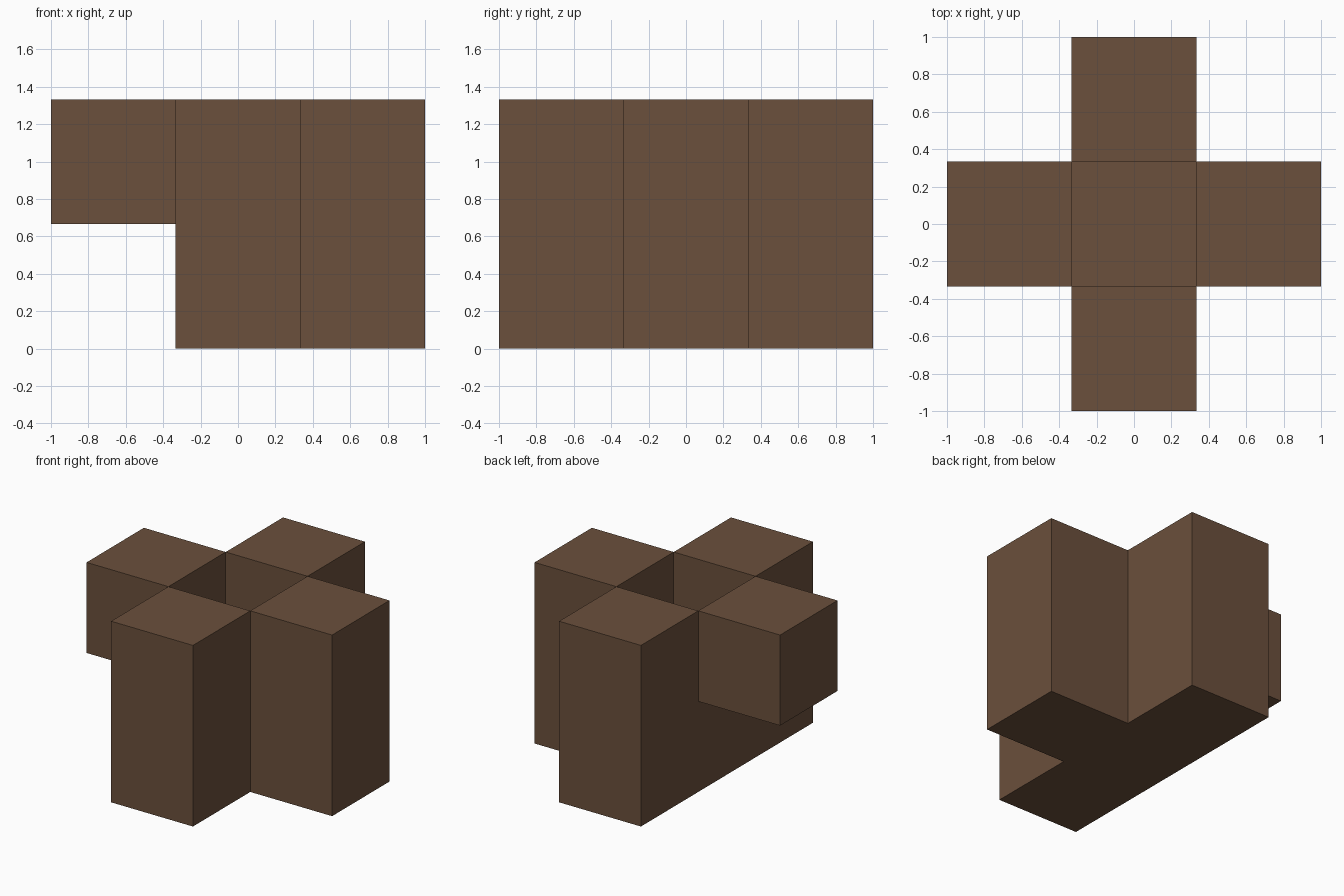
import bpy, bmesh
from mathutils import Vector, Matrix

if "Cube" in bpy.data.objects:
    bpy.data.objects.remove(bpy.data.objects["Cube"])

S = 2 / 3  # block size

brown = bpy.data.materials.new("dark brown")
brown.diffuse_color = (0.147, 0.080, 0.045, 1)
brown.use_nodes = True
brown.node_tree.nodes["Principled BSDF"].inputs["Base Color"].default_value = brown.diffuse_color
brown.roughness = 1.0

# Lower layer: T shape (no left block); upper layer: four arms around an open well
lower = [(0, 0), (1, 0), (0, 1), (0, -1)]
upper = [(-1, 0), (1, 0), (0, 1), (0, -1)]
cells = [(x, y, 0) for x, y in lower] + [(x, y, 1) for x, y in upper]

bm = bmesh.new()
for x, y, z in cells:
    bmesh.ops.create_cube(bm, size=S, matrix=Matrix.Translation((x * S, y * S, (z + 0.5) * S)))

# Remove the inner walls where two blocks touch
groups = {}
for f in bm.faces:
    key = tuple(round(c * 100) for c in f.calc_center_median())
    groups.setdefault(key, []).append(f)
inner = [f for g in groups.values() if len(g) > 1 for f in g]
bmesh.ops.delete(bm, geom=inner, context='FACES')
bmesh.ops.remove_doubles(bm, verts=bm.verts[:], dist=1e-4)

# Merge flat neighbouring faces into clean panels
bmesh.ops.dissolve_limit(bm, angle_limit=0.01, verts=bm.verts[:], edges=bm.edges[:])

mesh = bpy.data.meshes.new("cross_blocks")
bm.to_mesh(mesh)
bm.free()
mesh.materials.append(brown)
obj = bpy.data.objects.new("cross_blocks", mesh)
bpy.context.collection.objects.link(obj)
